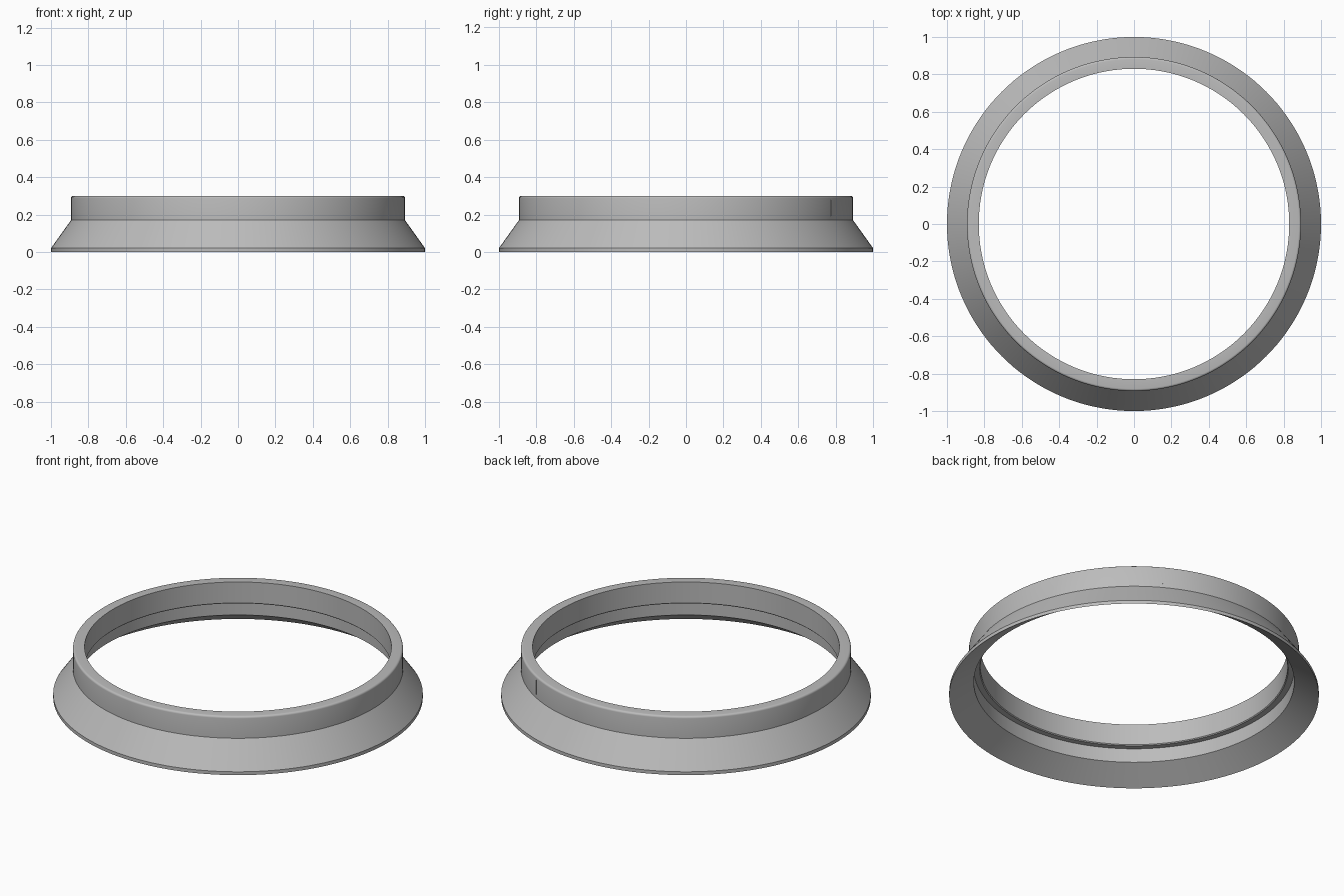
import bpy, bmesh, math
from mathutils import Matrix

cube = bpy.data.objects.get("Cube")
if cube:
    bpy.data.objects.remove(cube, do_unlink=True)

# Plain grey finish
grey = bpy.data.materials.new("satin_grey")
grey.use_nodes = True
colour = (0.5, 0.5, 0.5, 1)
grey.diffuse_color = colour
grey.node_tree.nodes["Principled BSDF"].inputs["Base Color"].default_value = colour


def add_object(name, bm):
    bmesh.ops.recalc_face_normals(bm, faces=bm.faces)
    mesh = bpy.data.meshes.new(name)
    bm.to_mesh(mesh)
    bm.free()
    mesh.materials.append(grey)
    obj = bpy.data.objects.new(name, mesh)
    bpy.context.collection.objects.link(obj)
    return obj


def lathe(name, profile, steps=144):
    bm = bmesh.new()
    verts = [bm.verts.new((r, 0, z)) for r, z in profile]
    edges = [bm.edges.new((a, b)) for a, b in zip(verts, verts[1:] + verts[:1])]
    bmesh.ops.spin(bm, geom=verts + edges, cent=(0, 0, 0), axis=(0, 0, 1),
                   angle=2 * math.pi, steps=steps, use_merge=True)
    bmesh.ops.remove_doubles(bm, verts=bm.verts, dist=1e-4)
    return add_object(name, bm)


# Flared collar: lip, cone, upright wall, rounded top edge, stepped bore
wall, top, radius = 0.893, 0.3, 0.012
rounded = [(wall - radius + radius * math.cos(a), top - radius + radius * math.sin(a))
           for a in (math.pi / 8 * i for i in range(5))]
profile = [(1, 0), (1, 0.02), (wall, 0.17)] + rounded + [
    (0.83, top), (0.83, 0.175), (0.835, 0.17), (0.867, 0.17), (0.867, 0.086)]
ring = lathe("flared_ring", profile)

bpy.context.view_layer.objects.active = ring
ring.select_set(True)
bpy.ops.object.shade_smooth_by_angle(angle=math.radians(30))

# Thin upright seam mark on the back left of the wall
bm = bmesh.new()
bmesh.ops.create_cube(bm, size=1, matrix=Matrix.Diagonal((0.006, 0.004, 0.085, 1)))
mark = add_object("seam_mark", bm)
turn = math.radians(60)
mark.location = (wall * math.cos(turn), wall * math.sin(turn), 0.235)
mark.rotation_euler.z = turn
